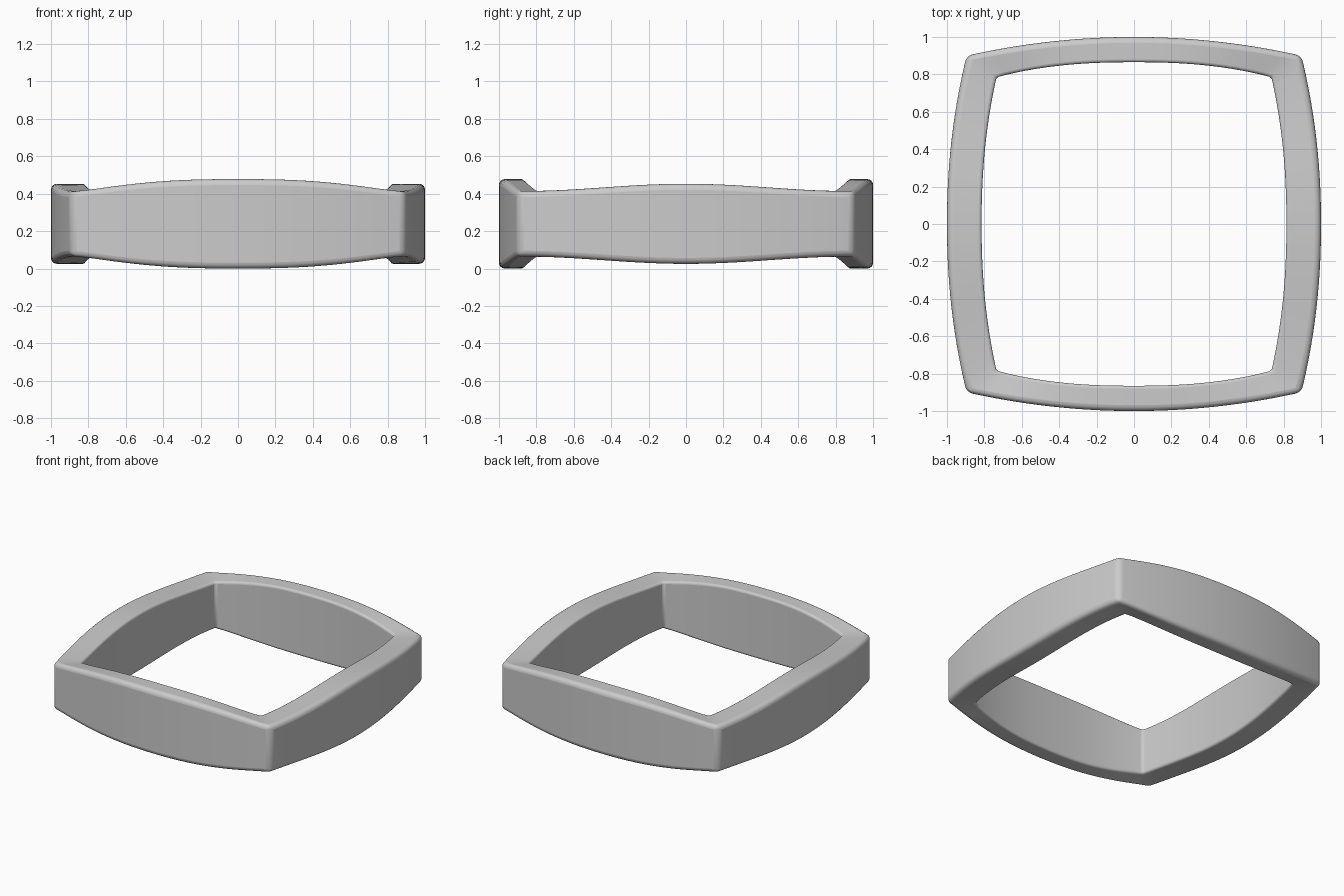
import bpy, bmesh, math

if "Cube" in bpy.data.objects:
    bpy.data.objects.remove(bpy.data.objects["Cube"])

SEG = 28      # segments per side
ZC = 0.239    # mid height of the band


def side_sections(kind):
    """Cross-sections (along, outer, inner, half height) of one bowed side."""
    out = []
    for i in range(SEG):
        t = -1 + 2 * i / SEG
        a = abs(t)
        if kind == "front":
            outer = 1.0 - 0.10 * a ** 2
            inner = 0.865 - 0.08 * a ** 2.4
            half = 0.175 + 0.064 * (1 - a ** 2.6) ** 1.3
            out.append((0.895 * t, 0.735 * t, outer, inner, half))
        else:
            outer = 1.0 - 0.105 * a ** 2.1
            inner = 0.815 - 0.08 * a ** 2.2
            half = 0.175 + 0.039 * (0.5 + 0.5 * math.cos(math.pi * a))
            out.append((0.90 * t, 0.785 * t, outer, inner, half))
    return out


bm = bmesh.new()
bev = bm.edges.layers.float.new("bevel_weight_edge")

# Four sides, walking counter-clockwise from the front left corner
rings = []
for side in range(4):
    for so, si, outer, inner, h in side_sections("front" if side % 2 == 0 else "side"):
        ring = []
        for s, d, z in ((so, outer, -h), (so, outer, h), (si, inner, h), (si, inner, -h)):
            x, y = ((s, -d), (d, s), (-s, d), (-d, -s))[side]
            ring.append(bm.verts.new((x, y, ZC + z)))
        rings.append(ring)

n = len(rings)
for i in range(n):
    a, b = rings[i], rings[(i + 1) % n]
    for k in range(4):
        bm.faces.new((a[k], b[k], b[(k + 1) % 4], a[(k + 1) % 4]))

# Rounded rims and corners: soft outside, tighter inside
weights = (1.0, 1.0, 0.5, 0.5)
for i in range(n):
    a, b = rings[i], rings[(i + 1) % n]
    for k in range(4):
        bm.edges.get((a[k], b[k]))[bev] = weights[k]
    if i % SEG == 0:
        bm.edges.get((a[0], a[1]))[bev] = 1.0
        bm.edges.get((a[2], a[3]))[bev] = 0.5

bmesh.ops.recalc_face_normals(bm, faces=bm.faces[:])
mesh = bpy.data.meshes.new("square_band")
bm.to_mesh(mesh)
bm.free()
band = bpy.data.objects.new("square_band", mesh)
bpy.context.collection.objects.link(band)

mod = band.modifiers.new("soft_edges", 'BEVEL')
mod.limit_method = 'WEIGHT'
mod.width = 0.032
mod.segments = 4
mod.use_clamp_overlap = False

bpy.context.view_layer.objects.active = band
band.select_set(True)
bpy.ops.object.shade_smooth_by_angle(angle=math.radians(40))
